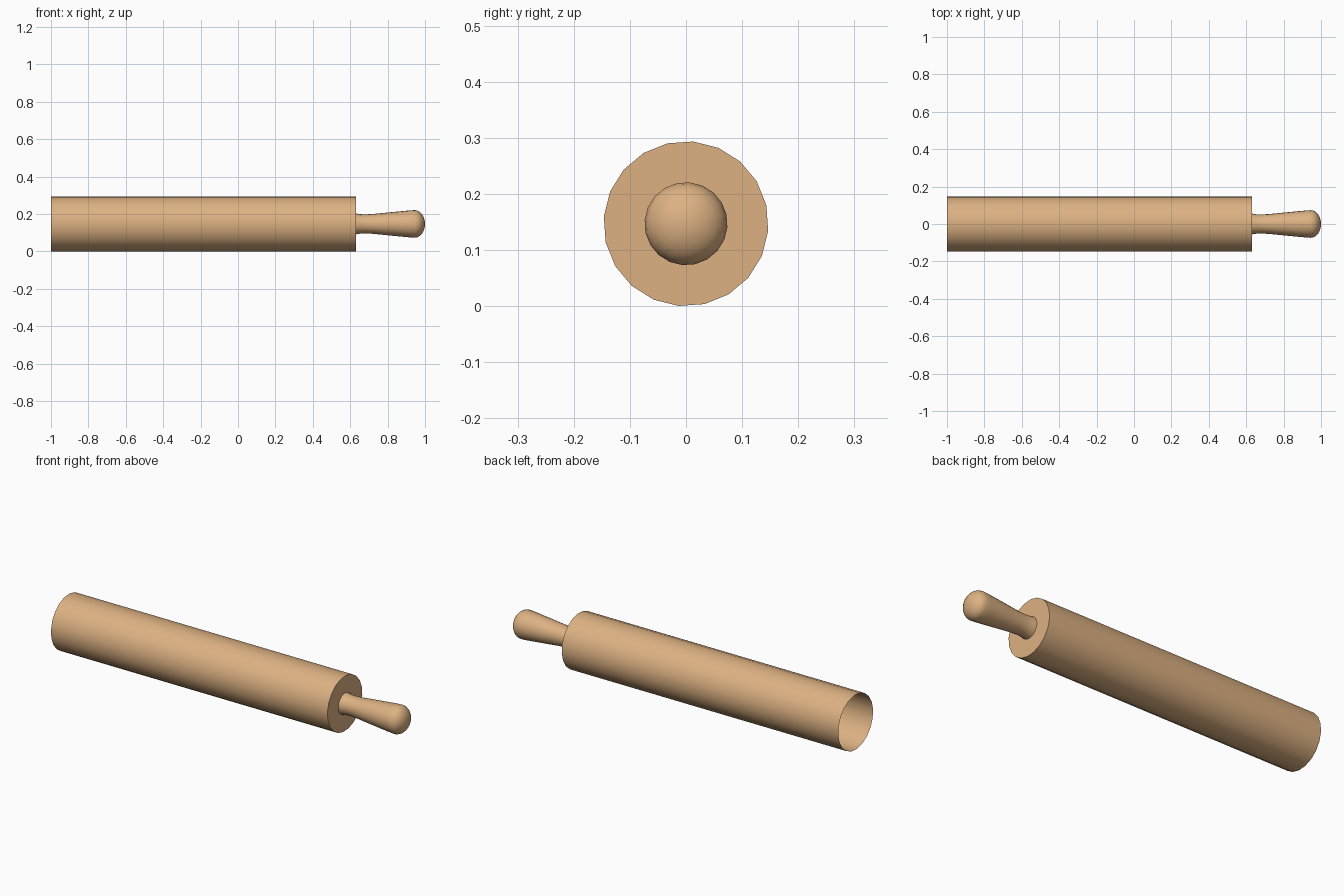
import bpy, bmesh, math

if "Cube" in bpy.data.objects:
    bpy.data.objects.remove(bpy.data.objects["Cube"])

SIDES = 20
AXIS_Z = 0.147
OFFSET = math.radians(13)

wood = bpy.data.materials.new("light wood")
wood.diffuse_color = (0.72, 0.44, 0.225, 1)
wood.use_nodes = True
wood.node_tree.nodes["Principled BSDF"].inputs["Base Color"].default_value = wood.diffuse_color


def lathe(name, profile):
    """Revolve (x, radius) points around the long x axis; radius 0 is a tip."""
    bm = bmesh.new()
    rings = []
    for x, r in profile:
        if r == 0:
            rings.append([bm.verts.new((x, 0, AXIS_Z))] * SIDES)
            continue
        angles = [OFFSET + math.tau * i / SIDES for i in range(SIDES)]
        rings.append([bm.verts.new((x, r * math.cos(a), AXIS_Z + r * math.sin(a)))
                      for a in angles])
    for a, b in zip(rings, rings[1:]):
        for i in range(SIDES):
            j = (i + 1) % SIDES
            corners = dict.fromkeys((a[i], b[i], b[j], a[j]))
            bm.faces.new(list(corners))
    # make the faces point away from the axis, and caps toward the handle
    for f in bm.faces:
        f.normal_update()
        c = f.calc_center_median()
        out = f.normal.y * c.y + f.normal.z * (c.z - AXIS_Z)
        if (f.normal.x if abs(f.normal.x) > 0.9 else out) < 0:
            f.normal_flip()
    mesh = bpy.data.meshes.new(name)
    bm.to_mesh(mesh)
    bm.free()
    mesh.materials.append(wood)
    obj = bpy.data.objects.new(name, mesh)
    bpy.context.collection.objects.link(obj)
    bpy.ops.object.select_all(action='DESELECT')
    obj.select_set(True)
    bpy.context.view_layer.objects.active = obj
    bpy.ops.object.shade_smooth_by_angle(angle=math.radians(40))
    return obj


# Hollow barrel: open at the left end, flat shoulder at the handle end
lathe("barrel", [(-1.0, 0.147), (0.63, 0.147), (0.63, 0.056)])

# Handle: slim waist, flaring to a rounded knob
knob = [(0.945 + 0.055 * math.sin(t), 0.074 * math.cos(t))
        for t in (math.radians(15 * k) for k in range(6))]
lathe("handle", [(0.63, 0.056), (0.655, 0.052), (0.68, 0.051), (0.72, 0.053),
                 (0.82, 0.063), (0.915, 0.072)] + knob + [(1.0, 0)])
